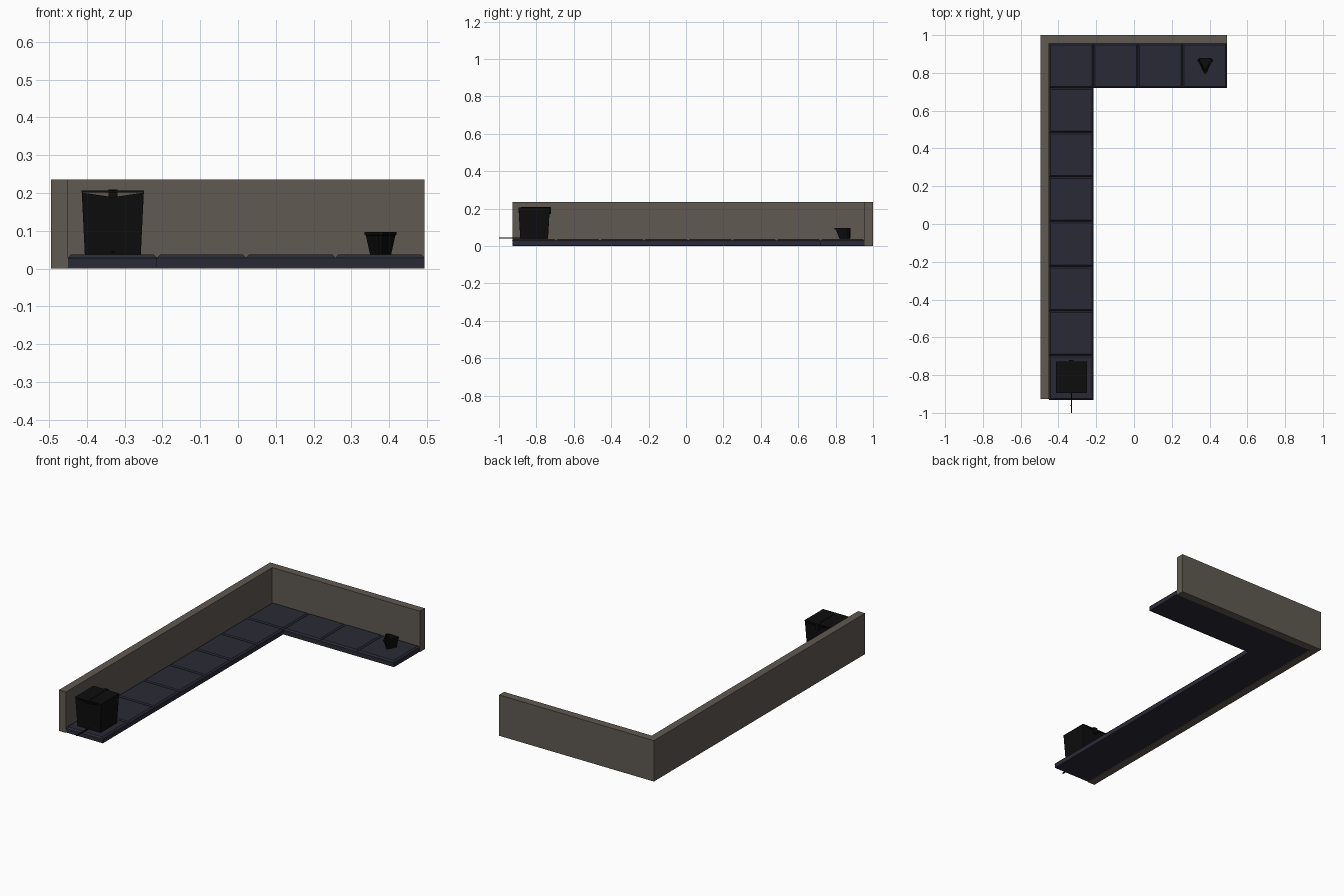
import bpy, bmesh, math

if "Cube" in bpy.data.objects:
    bpy.data.objects.remove(bpy.data.objects["Cube"])


def material(name, rgb):
    m = bpy.data.materials.new(name)
    m.diffuse_color = (*rgb, 1)
    m.use_nodes = True
    m.node_tree.nodes["Principled BSDF"].inputs["Base Color"].default_value = m.diffuse_color
    return m


WALL = material("wall_brown", (0.115, 0.1, 0.083))
TILE = material("tile_blue", (0.023, 0.023, 0.037))
BLACK = material("black_plastic", (0.004, 0.004, 0.004))


def finish(name, bm, mat):
    bmesh.ops.recalc_face_normals(bm, faces=bm.faces)
    mesh = bpy.data.meshes.new(name)
    bm.to_mesh(mesh)
    bm.free()
    mesh.materials.append(mat)
    ob = bpy.data.objects.new(name, mesh)
    bpy.context.collection.objects.link(ob)
    return ob


def loft(name, rings, mat):
    """Skin between closed rings of points, capped at both ends."""
    bm = bmesh.new()
    rows = [[bm.verts.new(p) for p in ring] for ring in rings]
    n = len(rows[0])
    for a, b in zip(rows, rows[1:]):
        for i in range(n):
            j = (i + 1) % n
            bm.faces.new((a[i], a[j], b[j], b[i]))
    bm.faces.new(rows[0])
    bm.faces.new(rows[-1])
    return finish(name, bm, mat)


def rect(x0, x1, y0, y1, z):
    return [(x0, y0, z), (x1, y0, z), (x1, y1, z), (x0, y1, z)]


def box(name, x0, x1, y0, y1, z0, z1, mat):
    return loft(name, [rect(x0, x1, y0, y1, z0), rect(x0, x1, y0, y1, z1)], mat)


def prism(name, outline, z0, z1, mat):
    return loft(name, [[(x, y, z) for x, y in outline] for z in (z0, z1)], mat)


# L-shaped wall and floor slab
XL, XI, XR, YF, YI, YB = -0.495, -0.45, 0.493, -0.927, 0.955, 1.0
S = (XR - XI) / 4
prism("wall", [(XL, YF), (XI, YF), (XI, YI), (XR, YI), (XR, YB), (XL, YB)], 0, 0.236, WALL)
prism("floor_slab", [(XI, YF), (XI + S, YF), (XI + S, YI - S), (XR, YI - S), (XR, YI), (XI, YI)],
      0.003, 0.028, TILE)

# Chamfered floor tiles along both arms
cells = [(0, j) for j in range(8)] + [(i, 0) for i in range(1, 4)]
for i, j in cells:
    x, y = XI + i * S, YI - (j + 1) * S
    b = 0.008
    loft("floor_tile", [rect(x, x + S, y, y + S, 0.027),
                        rect(x, x + S, y, y + S, 0.0285),
                        rect(x + b, x + S - b, y + b, y + S - b, 0.037)], TILE)

# Tapered bin body whose front and back rims dip in the middle
CX, CY = -0.331, -0.812


def bin_ring(hx, hy, z, dip):
    return [(CX - hx, CY - hy, z), (CX, CY - hy, z - dip), (CX + hx, CY - hy, z),
            (CX + hx, CY + hy, z), (CX, CY + hy, z - dip), (CX - hx, CY + hy, z)]


loft("bin_body", [bin_ring(0.074, 0.074, 0.037, 0), bin_ring(0.082, 0.083, 0.201, 0.012),
                  bin_ring(0.077, 0.078, 0.200, 0.012), bin_ring(0.07, 0.07, 0.045, 0)], BLACK)
box("bin_lid", CX - 0.083, CX + 0.083, CY - 0.084, CY + 0.084, 0.201, 0.206, BLACK)
box("bin_hinge", CX - 0.012, CX + 0.012, CY + 0.076, CY + 0.091, 0.172, 0.209, BLACK)
box("bin_lid_strip", CX - 0.004, CX + 0.004, CY - 0.07, CY + 0.085, 0.205, 0.208, BLACK)

# Foot pedal
prism("bin_pedal", [(CX - 0.003, CY - 0.05), (CX - 0.003, -0.95), (CX - 0.004, -0.96),
                    (CX - 0.002, -1.0), (CX + 0.002, -1.0), (CX + 0.004, -0.96),
                    (CX + 0.003, -0.95), (CX + 0.003, CY - 0.05)], 0.041, 0.047, BLACK)

# Small pointed pot, flaring upward, hollow on top
HALF = [(0.006, -0.057), (0.012, -0.045), (0.026, -0.012), (0.036, 0.004),
        (0.042, 0.012), (0.038, 0.022), (0.024, 0.028)]
OUT = HALF + [(-x, y) for x, y in reversed(HALF)]


def pot_ring(s, z):
    return [(0.377 + x * s, 0.852 + 0.022 + (y - 0.022) * s, z) for x, y in OUT]


loft("pot", [pot_ring(0.66, 0.037), pot_ring(0.93, 0.088), pot_ring(1, 0.089),
             pot_ring(1, 0.097), pot_ring(0.85, 0.097), pot_ring(0.72, 0.07)], BLACK)
